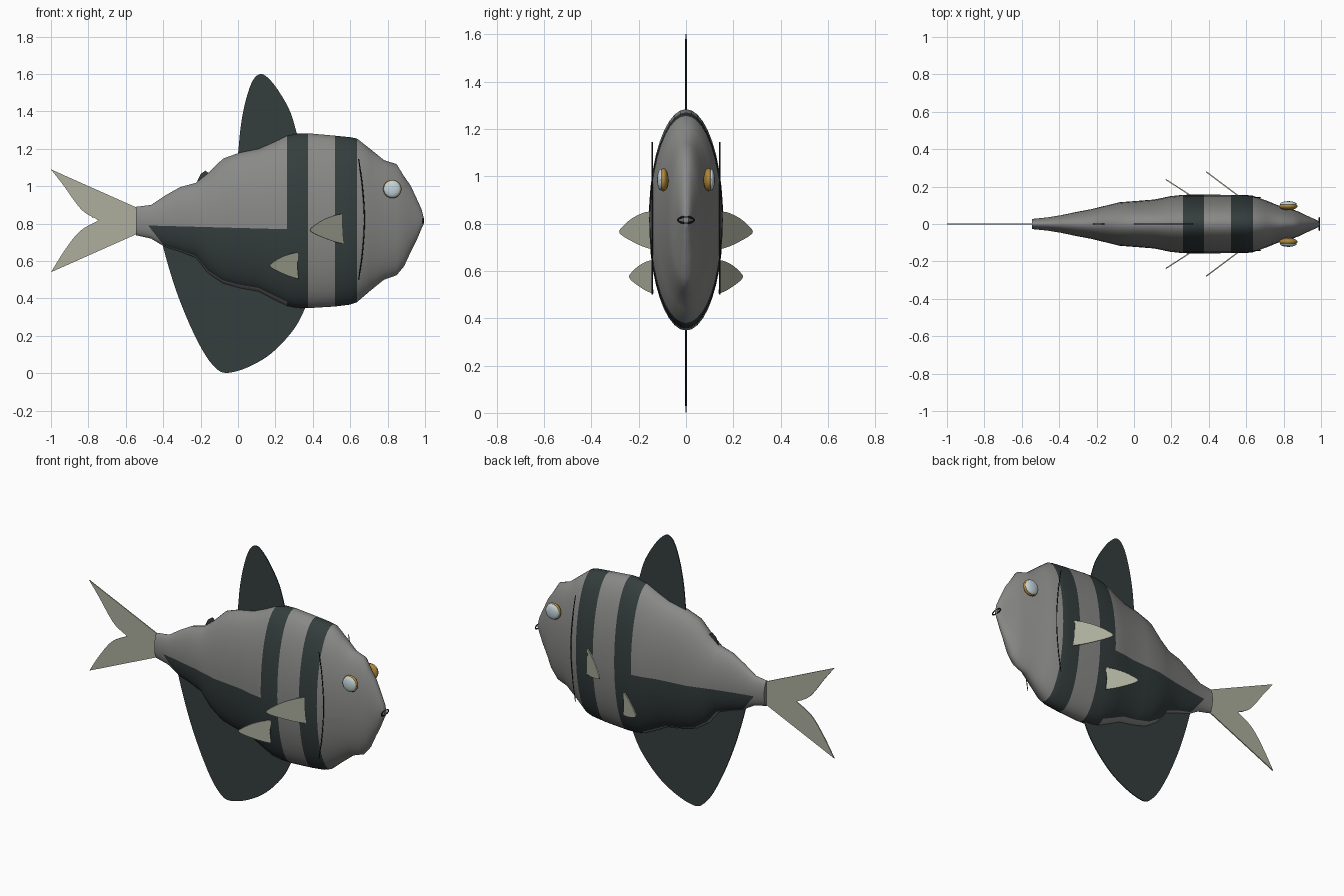
import bpy, bmesh, math
from mathutils import Vector

if "Cube" in bpy.data.objects:
    bpy.data.objects.remove(bpy.data.objects["Cube"])


def material(name, rgb):
    m = bpy.data.materials.new(name)
    m.diffuse_color = (*rgb, 1)
    m.use_nodes = True
    m.node_tree.nodes["Principled BSDF"].inputs["Base Color"].default_value = m.diffuse_color
    return m


GREY = material("body grey", (0.25, 0.25, 0.245))
DARK = material("stripe charcoal", (0.035, 0.047, 0.047))
PALE = material("pale fin", (0.42, 0.43, 0.34))
INK = material("ink black", (0.012, 0.014, 0.014))
GOLD = material("eye gold", (0.42, 0.24, 0.04))
WHITE = material("eye pale blue", (0.55, 0.66, 0.70))


def finish(name, bm, mats, smooth=True):
    bmesh.ops.recalc_face_normals(bm, faces=bm.faces[:])
    me = bpy.data.meshes.new(name)
    bm.to_mesh(me)
    bm.free()
    for m in mats:
        me.materials.append(m)
    if smooth:
        me.shade_smooth()
        me.set_sharp_from_angle(angle=math.radians(40))
    ob = bpy.data.objects.new(name, me)
    bpy.context.collection.objects.link(ob)
    return ob


def spline(pts, steps=4):
    """Catmull-Rom through an open list of 2D points."""
    p = [Vector(q) for q in pts]
    p = [2 * p[0] - p[1]] + p + [2 * p[-1] - p[-2]]
    out = []
    for a, b, c, d in zip(p, p[1:], p[2:], p[3:]):
        for k in range(steps):
            t = k / steps
            out.append(0.5 * (2 * b + (c - a) * t + (2 * a - 5 * b + 4 * c - d) * t * t
                              + (3 * b - a - 3 * c + d) * t ** 3))
    return out + [p[-2]]


def flat(u, z):
    return Vector((u, 0, z))


def plate(name, pts, mat, place=flat, thick=0.006):
    """Thin fin: an outline in (u, z), set in space by place()."""
    bm = bmesh.new()
    f = bm.faces.new([bm.verts.new(place(u, z)) for u, z in pts])
    f.normal_update()
    n = f.normal * thick
    ext = bmesh.ops.extrude_face_region(bm, geom=[f])
    bmesh.ops.translate(bm, vec=n, verts=[v for v in ext["geom"] if isinstance(v, bmesh.types.BMVert)])
    bmesh.ops.translate(bm, vec=-n / 2, verts=bm.verts[:])
    bmesh.ops.triangulate(bm, faces=[g for g in bm.faces if len(g.verts) > 4])
    return finish(name, bm, [mat], False)


def lines(name, paths, mat, radius=0.0035):
    """Thin round lines, used for fin rays and gill slits."""
    cu = bpy.data.curves.new(name, "CURVE")
    cu.dimensions = "3D"
    cu.bevel_depth = radius
    cu.bevel_resolution = 0
    for path in paths:
        s = cu.splines.new("POLY")
        s.points.add(len(path) - 1)
        for q, co in zip(s.points, path):
            q.co = (*co, 1)
    cu.materials.append(mat)
    ob = bpy.data.objects.new(name, cu)
    bpy.context.collection.objects.link(ob)


# Body: elliptical rings, each x, top z, bottom z, half width
RINGS = [
    (-.545, .89, .738, .027), (-.465, .90, .72, .035), (-.39, .95, .675, .047),
    (-.31, .995, .65, .064), (-.225, 1.018, .617, .08), (-.16, 1.07, .535, .096),
    (-.08, 1.148, .48, .116), (.01, 1.18, .455, .123), (.11, 1.2, .437, .131),
    (.19, 1.235, .395, .148), (.262, 1.27, .36, .156), (.31, 1.281, .35, .157),
    (.374, 1.283, .348, .157), (.519, 1.27, .357, .156), (.6, 1.262, .367, .155),
    (.636, 1.255, .38, .151), (.706, 1.2, .44, .126), (.78, 1.14, .5, .096),
    (.848, 1.118, .524, .078), (.888, 1.053, .572, .063), (.922, 1.005, .645, .046),
    (.955, .935, .71, .031), (.982, .875, .775, .018), (.992, .835, .795, .01)]
SEG = 40
bm = bmesh.new()
rings = []
for x, zt, zb, w in RINGS:
    rings.append([bm.verts.new((x, w * math.cos(a), (zt + zb) / 2 + (zt - zb) / 2 * math.sin(a)))
                  for a in (2 * math.pi * i / SEG for i in range(SEG))])
for r, (a, b) in enumerate(zip(rings, rings[1:])):
    xm = (RINGS[r][0] + RINGS[r + 1][0]) / 2
    for i in range(SEG):
        j = (i + 1) % SEG
        f = bm.faces.new((a[i], a[j], b[j], b[i]))
        low = math.sin(2 * math.pi * (i + .5) / SEG) < -math.sin(math.radians(72))
        band = .262 < xm < .374 or .519 < xm < .636
        f.material_index = int(band or (xm < .262 and not low))
bm.faces.new(rings[0])
bm.faces.new(rings[-1])
# Cut the straight edges of the dark flank patch, then clear what lies outside it
corner = Vector((-.48, 0, .79))
cuts = [Vector((.02, 0, .74)).normalized(), Vector((-.09, 0, -.07)).normalized()]
for n in cuts:
    bmesh.ops.bisect_plane(bm, geom=bm.verts[:] + bm.edges[:] + bm.faces[:],
                           plane_co=corner, plane_no=n, dist=1e-4)
for f in bm.faces:
    c = f.calc_center_median()
    if c.x < .262 and any((c - corner).dot(n) > 0 for n in cuts):
        f.material_index = 0
finish("body", bm, [GREY, DARK])

# Dorsal fin, anal fin and the little rear back fin
dorsal = spline([(0, 1.17), (.016, 1.33), (.043, 1.465), (.08, 1.567), (.123, 1.6), (.17, 1.57),
                 (.225, 1.497), (.28, 1.396), (.318, 1.27)])
plate("dorsal_fin", dorsal + [Vector((.28, 1.2)), Vector((.1, 1.1))], DARK)
anal = spline([(-.41, .71), (-.364, .545), (-.31, .385), (-.24, .22), (-.17, .09), (-.11, .02), (-.064, .002),
               (.01, .016), (.09, .05), (.17, .10), (.25, .176), (.315, .26), (.365, .36)])
plate("anal_fin", anal + [Vector((.25, .42)), Vector((0, .5)), Vector((-.2, .62))], DARK)
plate("rear_back_fin", [(-.23, 1.0), (-.20, 1.065), (-.175, 1.083), (-.155, 1.07), (-.14, 1.03)], DARK)
lines("dorsal_rays", [(flat(.03 + .055 * i, 1.18 + .016 * i), flat(.065 + .04 * i, (1.51, 1.58, 1.55, 1.49, 1.41)[i]))
                      for i in range(5)], DARK)
lines("anal_rays", [(flat(-.31 + .09 * i, (.64, .60, .5, .46, .45, .42, .36)[i]),
                     flat(-.35 + .085 * i, (.52, .29, .11, .03, .03, .06, .12)[i])) for i in range(7)], DARK)

# Forked tail
edge = spline([(-1, 1.09), (-.93, 1.0), (-.87, .915), (-.82, .86), (-.745, .818)])
edge += spline([(-.745, .818), (-.845, .76), (-.925, .66), (-1, .54)])[1:]
plate("tail_fin", edge + [Vector((-.54, .745)), Vector((-.54, .885))], PALE)
ends = [(-.95, 1.04), (-.9, .965), (-.85, .895), (-.78, .835), (-.8, .785), (-.87, .73), (-.92, .665), (-.96, .6)]
lines("tail_rays", [(flat(-.54, .875 - .0175 * i), flat(*e)) for i, e in enumerate(ends)], INK, .003)


# Paired side fins: half-oval fans leaning out and back
def side_fin(name, root, tip, top, bottom, tip_z, s):
    def place(u, z):
        return Vector((root[0] + u * (tip[0] - root[0]), s * (root[1] + u * (tip[1] - root[1])), z))
    out = spline([(0, top), (.25, top * .92 + tip_z * .08), (.6, top * .65 + tip_z * .35),
                  (.9, top * .25 + tip_z * .75), (1, tip_z), (.88, bottom * .25 + tip_z * .75),
                  (.55, bottom * .6 + tip_z * .4), (.25, bottom * .86 + tip_z * .14), (0, bottom)], 3)
    plate(name, out + [Vector((.04, tip_z))], PALE, place)
    lines(name + "_rays", [(place(.02, tip_z), place(*(out[k] * .96 + Vector((.02, tip_z)) * .04)))
                           for k in (4, 8, 12, 16, 20)], INK, .0025)


for side, s in (("right", -1), ("left", 1)):
    side_fin(side + "_pectoral_fin", (.565, .145), (.385, .28), .852, .692, .765, s)
    side_fin(side + "_pelvic_fin", (.322, .14), (.17, .238), .645, .505, .575, s)

    # Gill slit
    gill = spline([(.645, 1.145), (.665, 1.0), (.676, .82), (.665, .64), (.645, .5)])
    lines(side + "_gill_slit", [[(x, s * .142, z) for x, z in gill]], INK, .003)

    # Eye: gold rim with a pale lens on the outside
    for part, y, r, d, mat in (("rim", .095, .049, .021, GOLD), ("lens", .106, .045, .016, WHITE)):
        bm = bmesh.new()
        bmesh.ops.create_uvsphere(bm, u_segments=24, v_segments=14, radius=1)
        bmesh.ops.scale(bm, vec=(r, d, r), verts=bm.verts[:])
        bmesh.ops.translate(bm, vec=(.825, s * y, .985), verts=bm.verts[:])
        finish(f"{side}_eye_{part}", bm, [mat])

# Mouth: thin oval ring at the snout
lines("mouth", [[(.99, .034 * math.cos(t), .815 + .013 * math.sin(t))
                 for t in (2 * math.pi * i / 24 for i in range(25))]], INK, .004)
